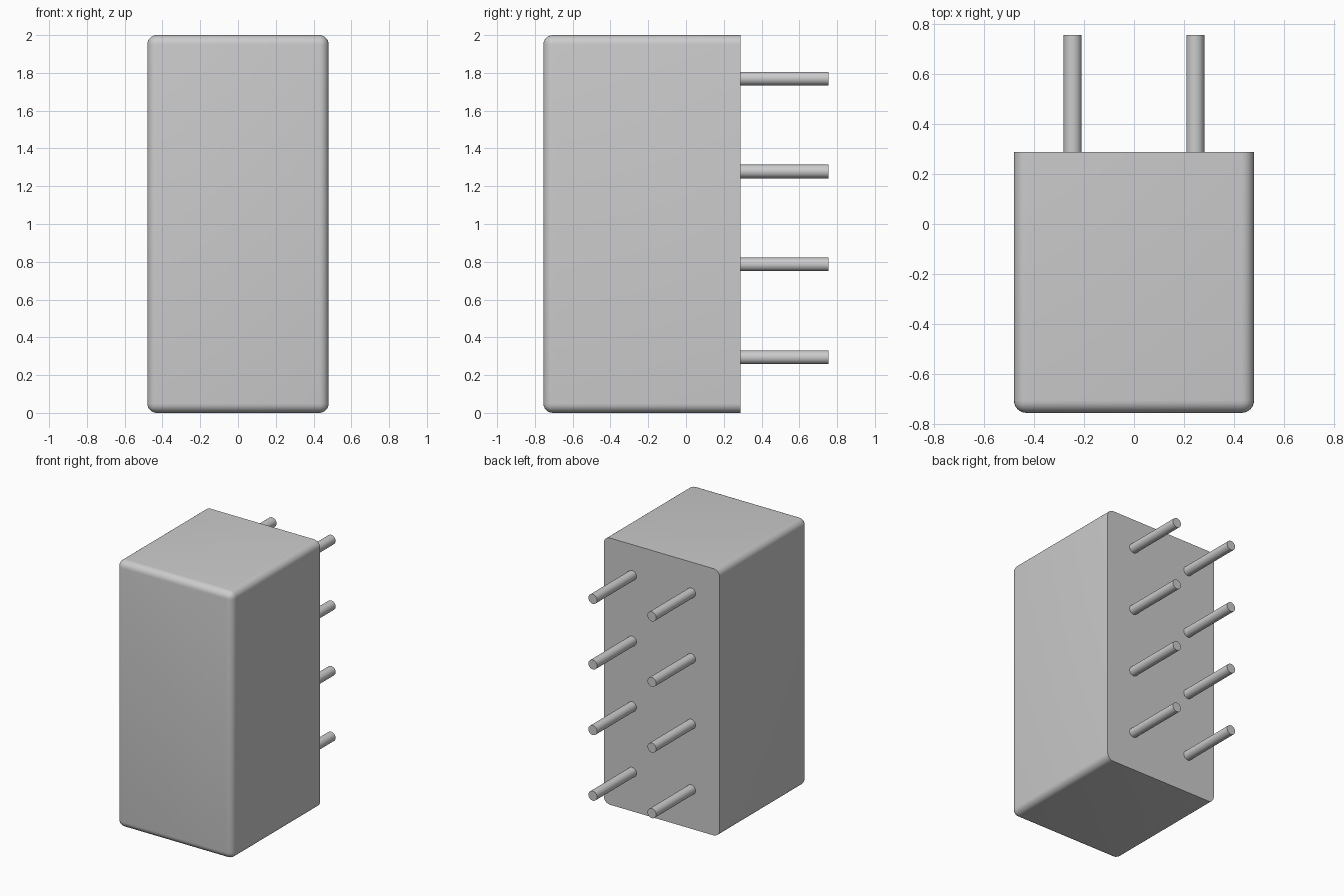
import bpy, bmesh, math
from mathutils import Matrix

if "Cube" in bpy.data.objects:
    bpy.data.objects.remove(bpy.data.objects["Cube"], do_unlink=True)

BACK, FRONT, PIN_END = 0.288, -0.755, 0.755

grey = bpy.data.materials.new("light grey")
grey.use_nodes = True
colour = (0.6, 0.6, 0.6, 1)
grey.diffuse_color = colour
grey.node_tree.nodes["Principled BSDF"].inputs["Base Color"].default_value = colour


def finish(bm, name):
    """Turn a bmesh into a smooth-shaded object with sharp edges kept."""
    mesh = bpy.data.meshes.new(name)
    bm.to_mesh(mesh)
    bm.free()
    mesh.materials.append(grey)
    obj = bpy.data.objects.new(name, mesh)
    bpy.context.collection.objects.link(obj)
    bpy.ops.object.select_all(action='DESELECT')
    obj.select_set(True)
    bpy.context.view_layer.objects.active = obj
    bpy.ops.object.shade_smooth_by_angle(angle=math.radians(30))
    return obj


# Housing: a box with every edge rounded except those around the flat back
bm = bmesh.new()
box = Matrix.Translation((0, (BACK + FRONT) / 2, 1)) @ Matrix.Diagonal((0.96, BACK - FRONT, 2, 1))
bmesh.ops.create_cube(bm, size=1, matrix=box)
rounded = [e for e in bm.edges if any(v.co.y < 0 for v in e.verts)]
bmesh.ops.bevel(bm, geom=rounded, offset=0.05, offset_type='OFFSET',
                segments=6, profile=0.5, affect='EDGES', clamp_overlap=True)
finish(bm, "housing")

# Contact pins: two columns of four, pointing backwards
for side, x in (("right", -0.245), ("left", 0.245)):
    for row in range(4):
        bm = bmesh.new()
        z = 0.294 + row * 0.492
        place = Matrix.Translation((x, (BACK + PIN_END) / 2, z)) @ Matrix.Rotation(math.pi / 2, 4, 'X')
        bmesh.ops.create_cone(bm, cap_ends=True, segments=32, radius1=0.036, radius2=0.036,
                              depth=PIN_END - BACK, matrix=place)
        finish(bm, f"{side}_pin_{row + 1}")
